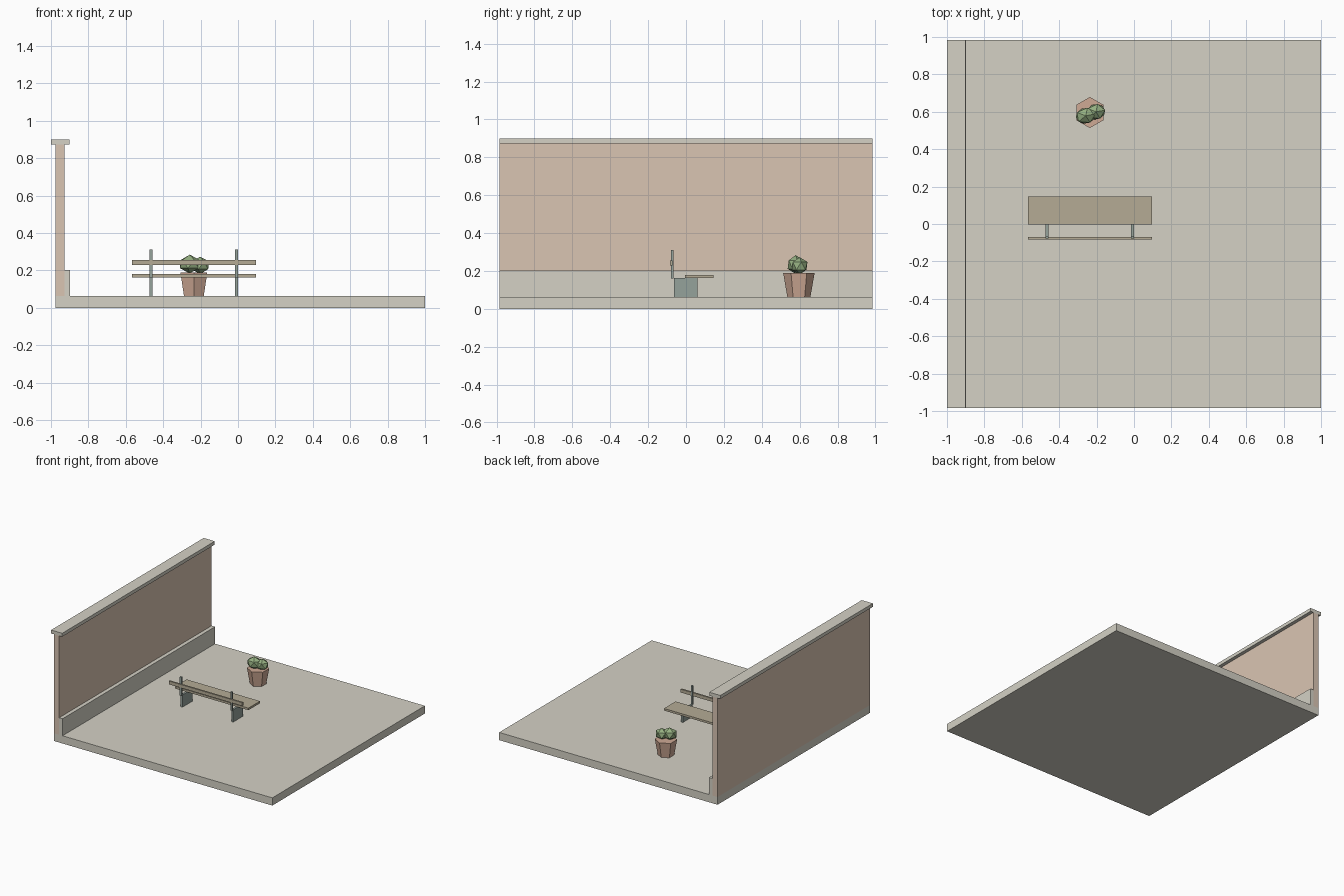
import bpy
import math

if "Cube" in bpy.data.objects:
    bpy.data.objects.remove(bpy.data.objects["Cube"])


def material(name, rgb):
    m = bpy.data.materials.new(name)
    m.diffuse_color = (*rgb, 1)
    m.use_nodes = True
    m.node_tree.nodes["Principled BSDF"].inputs["Base Color"].default_value = m.diffuse_color
    return m


STONE = material("stone", (0.66, 0.64, 0.56))
PLASTER = material("plaster", (0.70, 0.56, 0.45))
WOOD = material("wood", (0.46, 0.41, 0.30))
IRON = material("iron", (0.30, 0.36, 0.33))
CLAY = material("clay", (0.62, 0.40, 0.30))
LEAF = material("leaf", (0.30, 0.43, 0.22))


def finish(name, mat):
    ob = bpy.context.object
    ob.name = name
    ob.data.materials.append(mat)
    return ob


def box(name, mat, x, y, z):
    """Box from (min, max) ranges on each axis."""
    bpy.ops.mesh.primitive_cube_add(
        size=1, location=[(a + b) / 2 for a, b in (x, y, z)])
    ob = finish(name, mat)
    ob.scale = [b - a for a, b in (x, y, z)]
    bpy.ops.object.transform_apply(location=False, rotation=False, scale=True)
    return ob


DEPTH = (-0.985, 0.985)
GROUND = 0.063

# Terrace and garden wall
box("paving", STONE, (-0.975, 1.0), DEPTH, (0, GROUND))
box("wall", PLASTER, (-0.975, -0.928), DEPTH, (GROUND, 0.872))
box("wall_plinth", STONE, (-0.928, -0.897), DEPTH, (GROUND, 0.202))
box("wall_coping", STONE, (-1.0, -0.9), DEPTH, (0.872, 0.9))

# Bench
SPAN = (-0.567, 0.097)
box("seat", WOOD, SPAN, (-0.004, 0.146), (0.163, 0.18))
box("back_rail", WOOD, SPAN, (-0.084, -0.07), (0.228, 0.255))
for side, cx in (("left", -0.465), ("right", -0.007)):
    xs = (cx - 0.008, cx + 0.008)
    box(side + "_leg", IRON, xs, (-0.064, 0.062), (GROUND, 0.163))
    box(side + "_back_post", IRON, xs, (-0.078, -0.065), (0.16, 0.312))

# Tapered six-sided flower pot
bpy.ops.mesh.primitive_cone_add(
    vertices=6, radius1=0.061, radius2=0.083, depth=0.19 - GROUND,
    location=(-0.236, 0.596, (0.19 + GROUND) / 2))
finish("flower_pot", CLAY)

# Two faceted clumps of foliage
for name, loc, scale, turn in (
        ("front_foliage", (-0.258, 0.579, 0.234), (0.06, 0.047, 0.05), 10),
        ("back_foliage", (-0.203, 0.600, 0.227), (0.055, 0.046, 0.046), 10)):
    bpy.ops.mesh.primitive_ico_sphere_add(subdivisions=1, radius=1, location=loc)
    plant = finish(name, LEAF)
    plant.scale = scale
    plant.rotation_euler.z = math.radians(turn)
